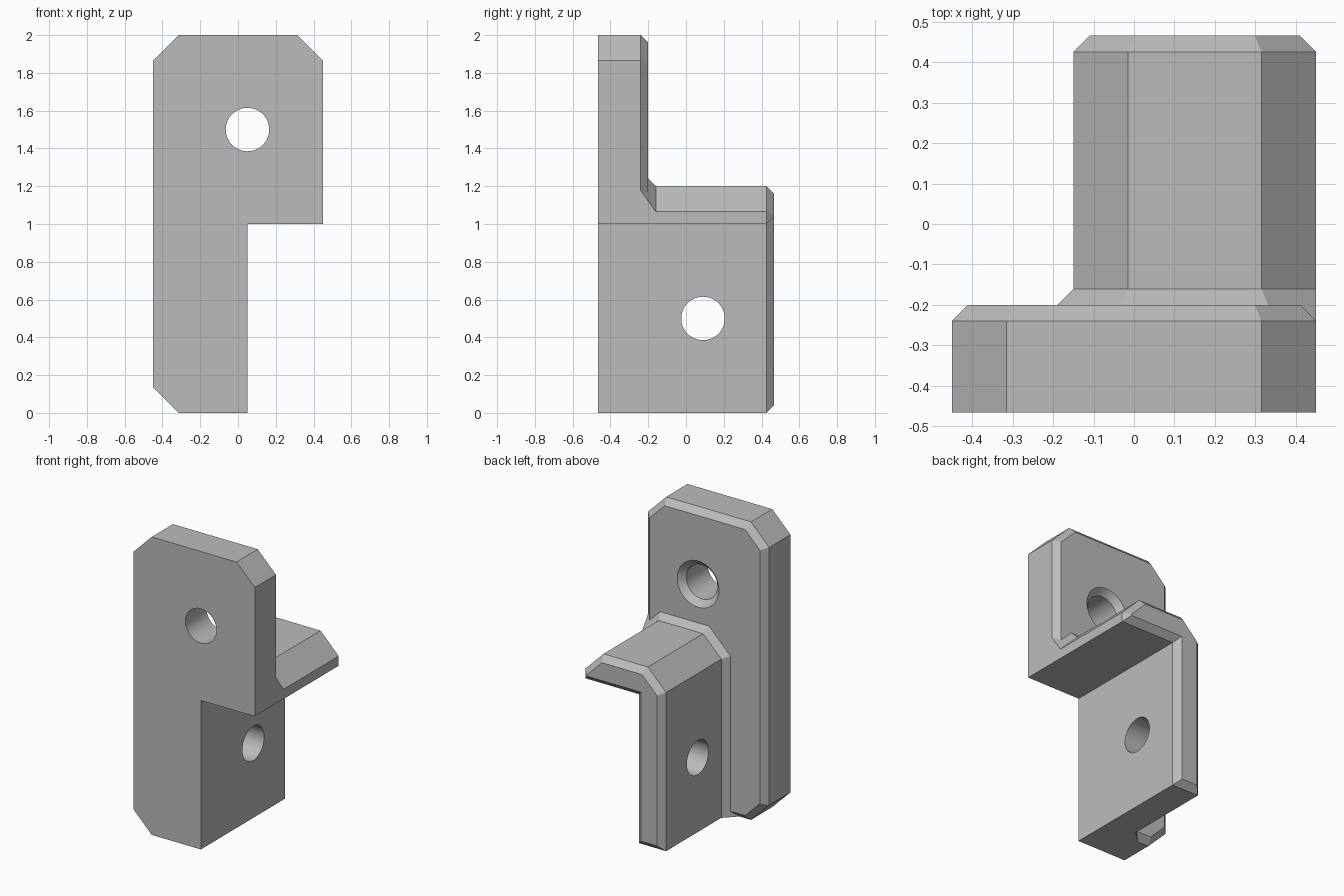
import bpy
import bmesh
from mathutils import Vector, Matrix

cube = bpy.data.objects.get("Cube")
if cube:
    bpy.data.objects.remove(cube, do_unlink=True)

CUT = 0.135      # big corner cuts
BEVEL = 0.04     # small 45 degree edges
FRONT, BACK = -0.465, 0.465
PLATE_BACK = -0.2

grey = bpy.data.materials.new("matte_grey")
grey.use_nodes = True
GREY = (0.5, 0.5, 0.5, 1)
grey.diffuse_color = GREY
grey.node_tree.nodes["Principled BSDF"].inputs["Base Color"].default_value = GREY


def offset(profile, distances):
    """Move each edge of a counter-clockwise x-z profile outward."""
    lines = []
    for i, p in enumerate(profile):
        a, b = Vector(p), Vector(profile[(i + 1) % len(profile)])
        d = (b - a).normalized()
        n = Vector((d.y, -d.x))
        lines.append((n, n.dot(a) + distances[i]))
    ring = []
    for i, (n2, c2) in enumerate(lines):
        n1, c1 = lines[i - 1]
        det = n1.x * n2.y - n1.y * n2.x
        ring.append(((c1 * n2.y - c2 * n1.y) / det, (n1.x * c2 - n2.x * c1) / det))
    return ring


def loft(name, sections):
    """Skin (y, ring) sections from front to back and cap both ends."""
    bm = bmesh.new()
    rings = [[bm.verts.new((x, y, z)) for x, z in ring] for y, ring in sections]
    n = len(rings[0])
    for r, s in zip(rings, rings[1:]):
        for i in range(n):
            j = (i + 1) % n
            bm.faces.new((r[i], r[j], s[j], s[i]))
    bm.faces.new(rings[0])
    bm.faces.new(rings[-1])
    return finish(name, bm)


def finish(name, bm):
    bmesh.ops.recalc_face_normals(bm, faces=bm.faces)
    mesh = bpy.data.meshes.new(name)
    bm.to_mesh(mesh)
    bm.free()
    mesh.materials.append(grey)
    obj = bpy.data.objects.new(name, mesh)
    bpy.context.collection.objects.link(obj)
    return obj


def cone(name, centre, axis, r1, r2, depth):
    bm = bmesh.new()
    turn = Vector((0, 0, 1)).rotation_difference(Vector(axis)).to_matrix().to_4x4()
    bmesh.ops.create_cone(bm, cap_ends=True, segments=64, radius1=r1, radius2=r2,
                          depth=depth, matrix=Matrix.Translation(centre) @ turn)
    return finish(name, bm)


def combine(target, tool, operation):
    """Apply a boolean and remove the tool."""
    mod = target.modifiers.new(operation.lower(), "BOOLEAN")
    mod.object, mod.operation, mod.solver = tool, operation, "EXACT"
    bpy.context.view_layer.objects.active = target
    bpy.ops.object.modifier_apply(modifier=mod.name)
    bpy.data.objects.remove(tool, do_unlink=True)


# Front plate with a stepped outline and bevelled back rim
plate_outline = [(-0.45, CUT), (-0.45 + CUT, 0), (0.05, 0), (0.05, 1), (0.45, 1),
                 (0.45, 2 - CUT), (0.45 - CUT, 2), (-0.45 + CUT, 2), (-0.45, 2 - CUT)]
plate = loft("mounting_bracket", [
    (FRONT, plate_outline),
    (PLATE_BACK - BEVEL, plate_outline),
    (PLATE_BACK, offset(plate_outline, [-BEVEL] * len(plate_outline)))])

# Rear angle: upright web and top flange, flared where it meets the plate
angle_outline = [(-0.15, 0), (0.05, 0), (0.05, 1), (0.45, 1), (0.45, 1.2 - CUT),
                 (0.45 - CUT, 1.2), (-0.15 + CUT, 1.2), (-0.15, 1.2 - CUT)]
flare = 2 * BEVEL
flared = offset(angle_outline, [0, 0, 0, 0, flare, flare, flare, flare])
angle = loft("rear_angle", [
    (PLATE_BACK - 0.1, flared),
    (PLATE_BACK - BEVEL, flared),
    (PLATE_BACK + BEVEL, angle_outline),
    (BACK - BEVEL, angle_outline),
    (BACK, offset(angle_outline, [-BEVEL] * len(angle_outline)))])
combine(plate, angle, "UNION")

# Screw holes, the plate one countersunk at the back
R = 0.115
combine(plate, cone("plate_hole", (0.05, -0.3, 1.5), (0, 1, 0), R, R, 0.6), "DIFFERENCE")
combine(plate, cone("countersink", (0.05, PLATE_BACK, 1.5), (0, 1, 0),
                    R, R + 2 * BEVEL, 2 * BEVEL), "DIFFERENCE")
combine(plate, cone("web_hole", (-0.05, 0.09, 0.5), (1, 0, 0), R, R, 0.5), "DIFFERENCE")

# Smooth hole walls, crisp edges elsewhere
bpy.ops.object.select_all(action="DESELECT")
plate.select_set(True)
bpy.context.view_layer.objects.active = plate
bpy.ops.object.shade_smooth_by_angle(angle=0.5)
